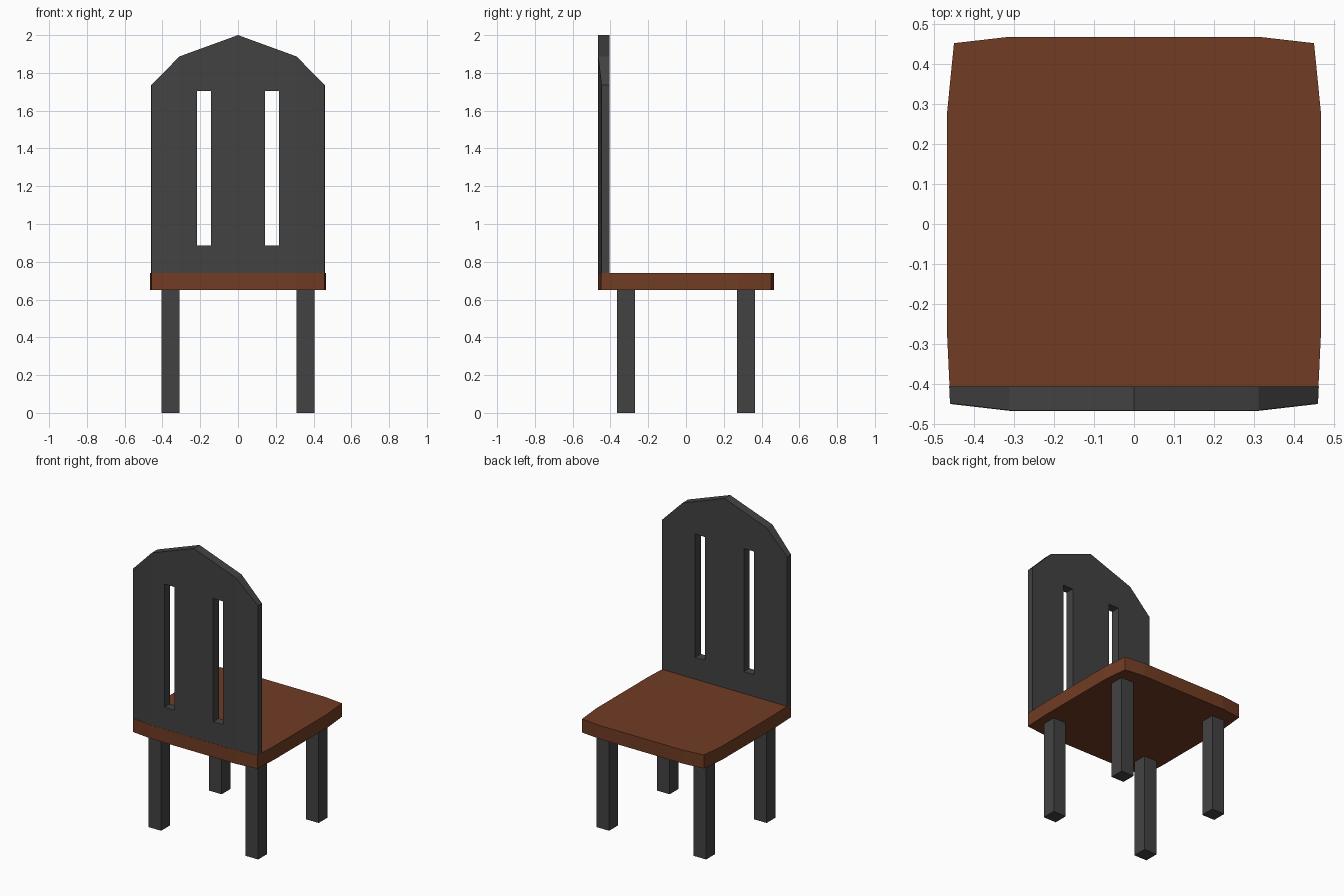
import bpy, bmesh
from mathutils import Vector

if "Cube" in bpy.data.objects:
    bpy.data.objects.remove(bpy.data.objects["Cube"])


def material(name, rgb):
    m = bpy.data.materials.new(name)
    m.diffuse_color = (*rgb, 1)
    m.use_nodes = True
    m.node_tree.nodes["Principled BSDF"].inputs["Base Color"].default_value = m.diffuse_color
    return m


GREY = material("charcoal grey", (0.055, 0.055, 0.055))
BROWN = material("brown wood", (0.165, 0.045, 0.017))


def add_object(name, bm, mat):
    bmesh.ops.recalc_face_normals(bm, faces=bm.faces)
    mesh = bpy.data.meshes.new(name)
    bm.to_mesh(mesh)
    bm.free()
    mesh.materials.append(mat)
    ob = bpy.data.objects.new(name, mesh)
    bpy.context.collection.objects.link(ob)
    return ob


def prism(outline, z0, z1):
    """Extrude a half outline (x > 0), mirrored across x, from z0 to z1."""
    pts = outline + [(-x, y) for x, y in reversed(outline)]
    bm = bmesh.new()
    face = bm.faces.new([bm.verts.new((x, y, z0)) for x, y in pts])
    ext = bmesh.ops.extrude_face_region(bm, geom=[face])
    tops = [v for v in ext["geom"] if isinstance(v, bmesh.types.BMVert)]
    bmesh.ops.translate(bm, verts=tops, vec=(0, 0, z1 - z0))
    return bm


def box(name, lo, hi, mat):
    bm = bmesh.new()
    bmesh.ops.create_cube(bm, size=1)
    for v in bm.verts:
        v.co = [(a + b) / 2 + c * (b - a) for a, b, c in zip(lo, hi, v.co)]
    return add_object(name, bm, mat)


# Seat with gently bowed sides
seat = prism([(0.31, -0.466), (0.458, -0.449), (0.466, -0.28),
              (0.466, 0.28), (0.449, 0.451), (0.31, 0.467)], 0.65, 0.74)
add_object("seat", seat, BROWN)

# Backrest: footprint extruded up, then the faceted arch trimmed by planes
bm = prism([(0.31, -0.465), (0.459, -0.447), (0.461, -0.405)], 0.74, 2.05)
arch = [(0, 2.0), (0.31, 1.887), (0.46, 1.735)]
for side in (1, -1):
    for (xa, za), (xb, zb) in zip(arch, arch[1:]):
        normal = Vector(((za - zb) * side, 0, xb - xa))
        bmesh.ops.bisect_plane(bm, geom=bm.verts[:] + bm.edges[:] + bm.faces[:],
                               plane_co=(xa * side, 0, za), plane_no=normal,
                               clear_outer=True)
        rim = [e for e in bm.edges if e.is_boundary]
        bmesh.ops.holes_fill(bm, edges=rim, sides=0)
backrest = add_object("backrest", bm, GREY)

# Two upright slots through the backrest
for name, x0, x1 in (("left", -0.217, -0.142), ("right", 0.142, 0.217)):
    cutter = box(name + "_slot_cutter", (x0, -0.6, 0.885), (x1, -0.3, 1.705), GREY)
    cutter.hide_render = True
    cutter.hide_viewport = True
    cutter.display_type = 'WIRE'
    mod = backrest.modifiers.new(name + " slot", 'BOOLEAN')
    mod.operation = 'DIFFERENCE'
    mod.solver = 'EXACT'
    mod.object = cutter

# Four square legs
for side, sx in (("left", -1), ("right", 1)):
    for end, sy in (("front", -1), ("back", 1)):
        cx, cy = 0.357 * sx, 0.318 * sy
        box(f"{end}_{side}_leg", (cx - 0.047, cy - 0.047, 0),
            (cx + 0.047, cy + 0.047, 0.65), GREY)
